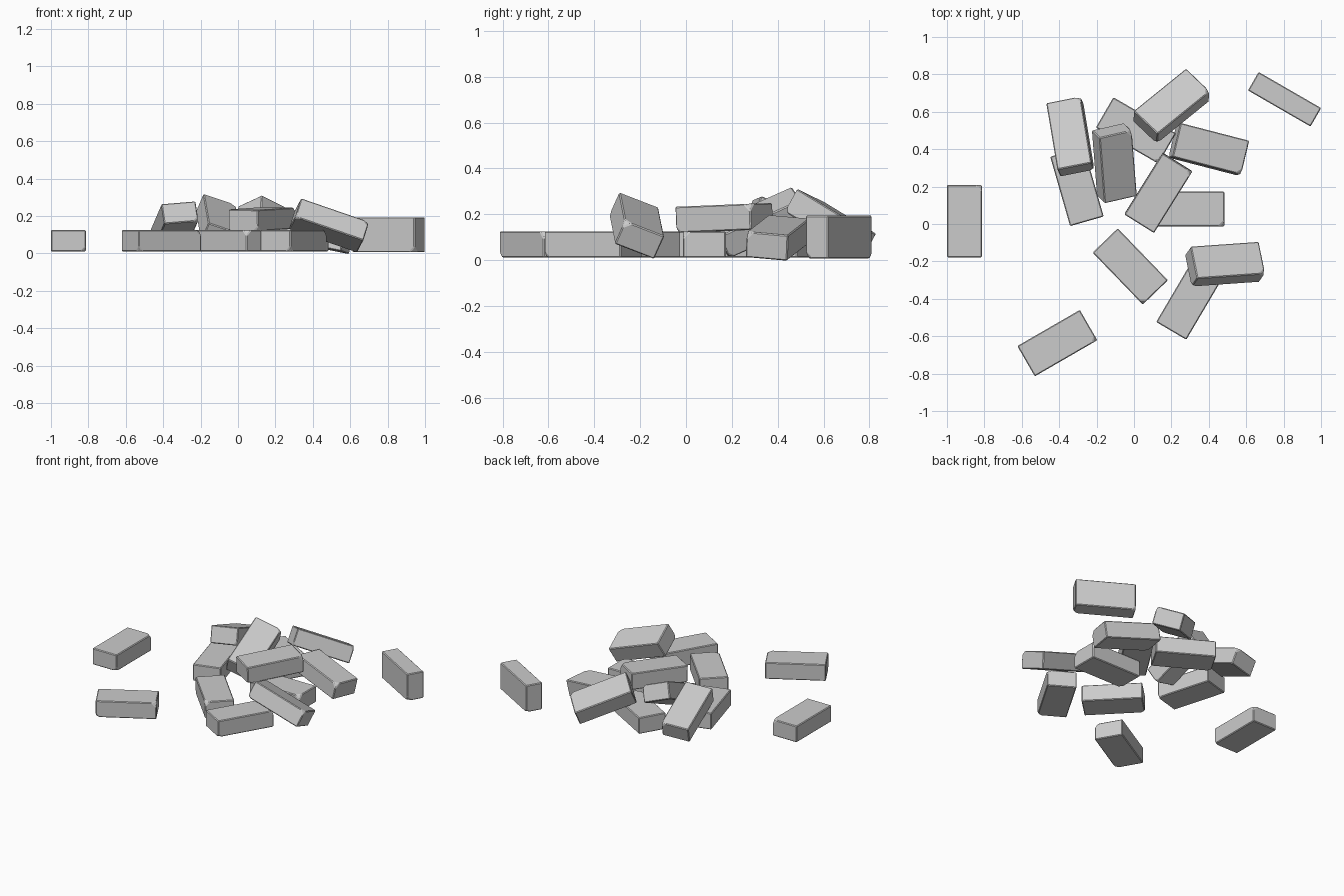
import bpy, bmesh
from math import radians

if "Cube" in bpy.data.objects:
    bpy.data.objects.remove(bpy.data.objects["Cube"])

L, W, T = 0.386, 0.187, 0.114   # brick length, width, thickness


def brick(name, loc, yaw, pitch=0, roll=0):
    """Chipped brick, long axis on local x, turned by yaw, pitch, roll."""
    bm = bmesh.new()
    bmesh.ops.create_cube(bm, size=1)
    bmesh.ops.scale(bm, vec=(L, W, T), verts=bm.verts)
    # knocked-off corners
    for corner, size in (((1, -1, 1), 0.03), ((-1, -1, -1), 0.025)):
        v = [v for v in bm.verts
             if all(v.co[i] * corner[i] > 0 for i in range(3))][:1]
        bmesh.ops.bevel(bm, geom=v, offset=size, segments=1,
                        profile=0.5, affect='VERTICES')
    # worn edges
    bmesh.ops.bevel(bm, geom=list(bm.edges), offset=0.005, segments=1,
                    profile=0.5, affect='EDGES')
    bmesh.ops.recalc_face_normals(bm, faces=bm.faces)
    me = bpy.data.meshes.new(name)
    bm.to_mesh(me)
    bm.free()
    ob = bpy.data.objects.new(name, me)
    ob.location = loc
    ob.rotation_euler = (radians(roll), radians(pitch), radians(yaw))
    bpy.context.collection.objects.link(ob)
    return ob


# Bricks lying flat on the ground: x, y, yaw
flat = [
    (-0.907, 0.015, 90),
    (-0.41, -0.637, 30),
    (-0.02, -0.227, -46),
    (0.297, -0.405, 59.5),
    (0.29, 0.08, 0),
    (0.01, 0.50, -30),
    (-0.305, 0.20, 106),
]
for i, (x, y, a) in enumerate(flat, 1):
    brick(f"flat_brick_{i}", (x, y, 0.068), a)

# Brick standing on its long edge
brick("edge_brick", (0.805, 0.667, 0.1), -30, 0, 90)

# Leaning and stacked bricks: x, y, z, yaw, pitch, roll
leaning = [
    (0.487, -0.215, 0.15, 4, 19, -22),
    (0.13, 0.167, 0.184, 58, -2, 1),
    (0.40, 0.40, 0.097, -14.5, 11, -5),
    (0.20, 0.63, 0.163, 39, 21, -20),
    (-0.105, 0.325, 0.163, 94.5, -24, 20),
    (-0.34, 0.468, 0.15, 99.5, 21, -5),
]
for i, (x, y, z, a, p, r) in enumerate(leaning, 1):
    brick(f"leaning_brick_{i}", (x, y, z), a, p, r)
